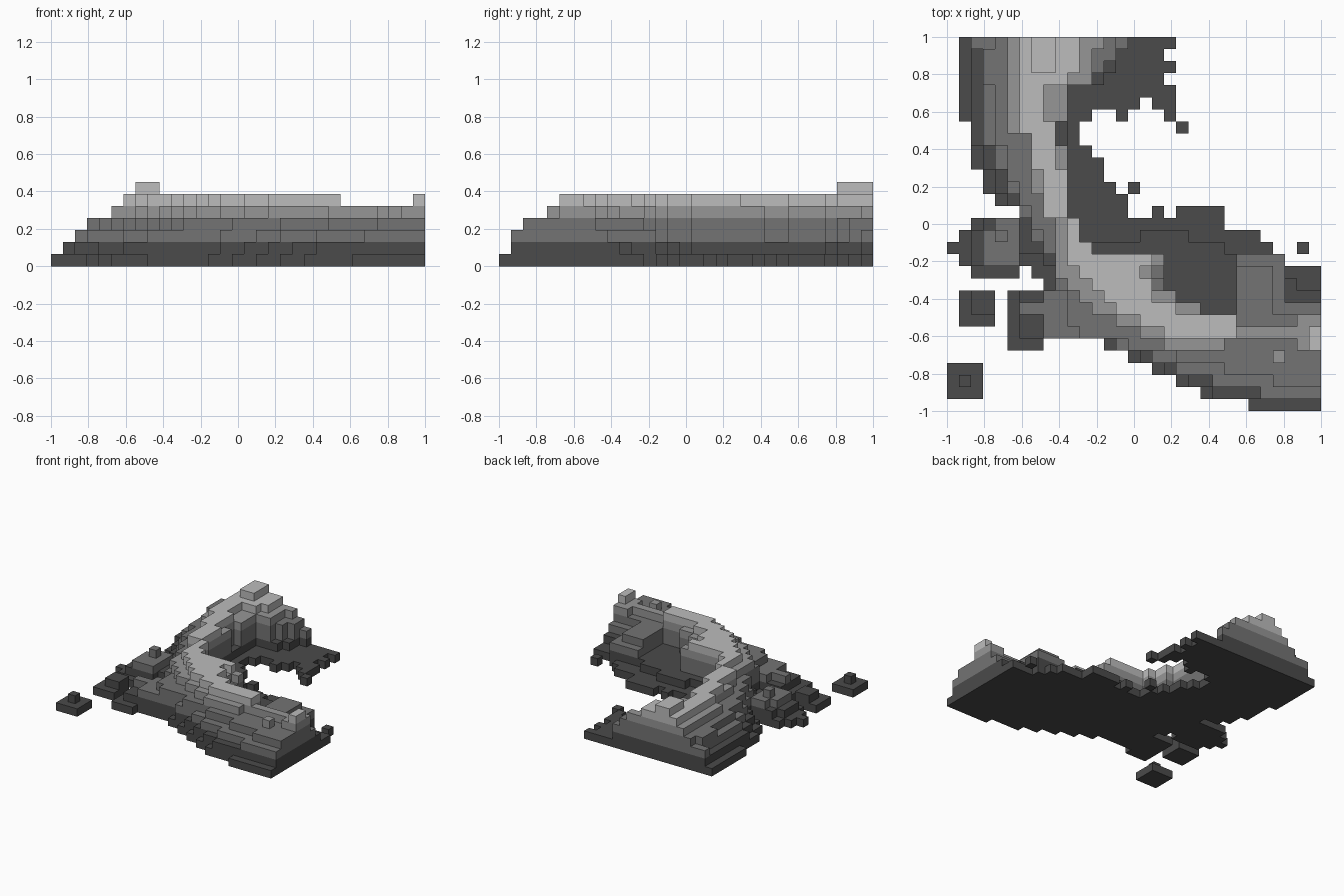
import bpy
import bmesh

# Remove the default object
default = bpy.data.objects.get("Cube")
if default:
    bpy.data.objects.remove(default, do_unlink=True)

SIZE = 31
UNIT = 2 / SIZE


def make_material(name, value):
    mat = bpy.data.materials.new(name)
    mat.use_nodes = True
    colour = (value, value, value, 1)
    mat.diffuse_color = colour
    node = mat.node_tree.nodes["Principled BSDF"]
    node.inputs["Base Color"].default_value = colour
    node.inputs["Roughness"].default_value = 0.9
    return mat


charcoal = make_material("charcoal", 0.069)
dark_grey = make_material("dark_grey", 0.174)
mid_grey = make_material("mid_grey", 0.305)
pale_grey = make_material("pale_grey", 0.503)


def edge_at(steps, row):
    """Column of a stepped edge: the last step at or before this row."""
    return [col for start, col in steps if start <= row][-1]


def block(c0, r0, c1, r1):
    return {(c, r) for c in range(c0, c1) for r in range(r0, r1)}


def terrace(left, right, end, add=(), carve=()):
    """Cells between two stepped edges, plus added and minus carved blocks."""
    cells = set()
    for row in range(end):
        cells |= block(edge_at(left, row), row, edge_at(right, row), row + 1)
    for rect in carve:
        cells -= block(*rect)
    for rect in add:
        cells |= block(*rect)
    return cells


# Ground footprint with loose outlying rocks
ground = terrace(
    left=[(0, 1), (7, 2), (11, 3), (13, 4), (14, 6), (15, 2), (16, 1), (17, 0),
          (18, 1), (19, 2), (20, 8), (21, 5), (26, 15), (27, 17), (28, 19),
          (29, 21), (30, 25)],
    right=[(0, 19), (5, 16), (6, 12), (7, 11), (9, 12), (10, 13), (12, 14),
           (13, 15), (15, 23), (16, 26), (17, 27), (18, 28), (19, 31)],
    end=31,
    add=[(17, 5, 19, 6), (14, 6, 15, 7), (18, 6, 19, 7), (19, 7, 20, 8),
         (15, 12, 16, 13), (17, 14, 18, 15), (19, 14, 23, 15),
         (29, 17, 30, 18), (1, 21, 4, 24), (0, 27, 3, 30)],
    carve=[(18, 1, 19, 2), (18, 3, 19, 4), (6, 19, 7, 20), (8, 25, 13, 26)])

# Lower slope
foot = terrace(
    left=[(0, 2), (9, 3), (11, 4), (13, 5), (14, 6), (15, 3), (16, 2), (19, 9),
          (21, 6), (25, 14), (26, 16), (27, 18), (28, 20), (29, 22)],
    right=[(0, 15), (1, 14), (3, 13), (4, 10), (15, 11), (16, 20), (17, 23),
           (18, 28), (20, 29), (21, 31)],
    end=30,
    add=[(1, 28, 2, 29), (2, 21, 4, 23)],
    carve=[(11, 16, 16, 17), (6, 18, 8, 19)])

# Middle slope
shelf = terrace(
    left=[(0, 3), (9, 4), (11, 5), (13, 6), (15, 7), (17, 8), (18, 9), (21, 8),
          (25, 14), (26, 17), (27, 19), (28, 22), (29, 26)],
    right=[(0, 15), (1, 14), (2, 13), (3, 12), (4, 10), (7, 9), (9, 10),
           (15, 11), (17, 12), (18, 18), (21, 19), (22, 21), (23, 31)],
    end=30,
    add=[(2, 0, 3, 1), (3, 16, 6, 19), (4, 15, 6, 16), (6, 22, 8, 23),
         (24, 18, 28, 23), (28, 22, 31, 23)])

# Upper slope
shoulder = terrace(
    left=[(0, 4), (1, 3), (4, 4), (9, 5), (12, 6), (14, 7), (16, 8), (18, 9),
          (21, 10), (24, 11), (25, 15), (26, 19), (27, 23), (28, 27)],
    right=[(0, 14), (2, 13), (3, 12), (4, 10), (7, 9), (9, 10), (15, 11),
           (17, 12), (18, 18), (20, 17), (21, 19), (22, 21), (24, 31)],
    end=29,
    add=[(4, 16, 5, 17), (24, 19, 27, 23), (24, 23, 31, 24)])

# Ridge flank
flank = terrace(
    left=[(0, 5), (8, 7), (13, 8), (15, 9), (20, 10), (21, 11), (22, 12),
          (23, 14), (24, 16), (25, 18)],
    right=[(0, 13), (1, 12), (4, 10), (7, 9), (9, 10), (15, 11), (17, 12),
           (18, 18), (19, 17), (21, 19), (22, 21), (23, 24), (24, 31), (25, 23)],
    end=26,
    add=[(27, 26, 28, 27), (29, 23, 31, 26)])

# Ridge crest
crest = terrace(
    left=[(0, 6), (8, 7), (11, 8), (15, 10), (19, 11), (20, 12), (21, 13),
          (22, 14), (23, 16), (24, 18)],
    right=[(0, 11), (3, 10), (4, 8), (7, 9), (11, 10), (15, 11), (17, 12),
           (18, 17), (19, 16), (20, 17), (22, 19), (23, 24)],
    end=25,
    add=[(30, 24, 31, 26)])

# Summit
summit = block(7, 0, 9, 3)

layers = [("ground", ground, charcoal), ("foot_slope", foot, charcoal),
          ("shelf", shelf, dark_grey), ("shoulder", shoulder, dark_grey),
          ("ridge_flank", flank, mid_grey), ("ridge_crest", crest, pale_grey),
          ("summit", summit, pale_grey)]

# Every layer rests on the one below
for upper, lower in zip(layers[:0:-1], layers[-2::-1]):
    lower[1].update(upper[1])


def build_layer(name, cells, covered, level, material):
    """Blocky slab made only of its exposed faces."""
    bm = bmesh.new()

    def face(*corners):
        bm.faces.new([bm.verts.new((c * UNIT - 1, 1 - r * UNIT, z * UNIT))
                      for c, r, z in corners])

    low, high = level, level + 1
    for c, r in sorted(cells):
        ring = [(c, r), (c, r + 1), (c + 1, r + 1), (c + 1, r)]
        sides = [(c - 1, r), (c, r + 1), (c + 1, r), (c, r - 1)]
        if (c, r) not in covered:
            face(*[(*p, high) for p in ring])
        if level == 0:
            face(*[(*p, low) for p in reversed(ring)])
        for i, neighbour in enumerate(sides):
            if neighbour not in cells:
                a, b = ring[i], ring[(i + 1) % 4]
                face((*a, low), (*b, low), (*b, high), (*a, high))
    bmesh.ops.remove_doubles(bm, verts=bm.verts, dist=UNIT / 100)
    mesh = bpy.data.meshes.new(name)
    bm.to_mesh(mesh)
    bm.free()
    mesh.materials.append(material)
    obj = bpy.data.objects.new(name, mesh)
    bpy.context.collection.objects.link(obj)


for level, (name, cells, material) in enumerate(layers):
    covered = layers[level + 1][1] if level + 1 < len(layers) else set()
    build_layer(name, cells, covered, level, material)
